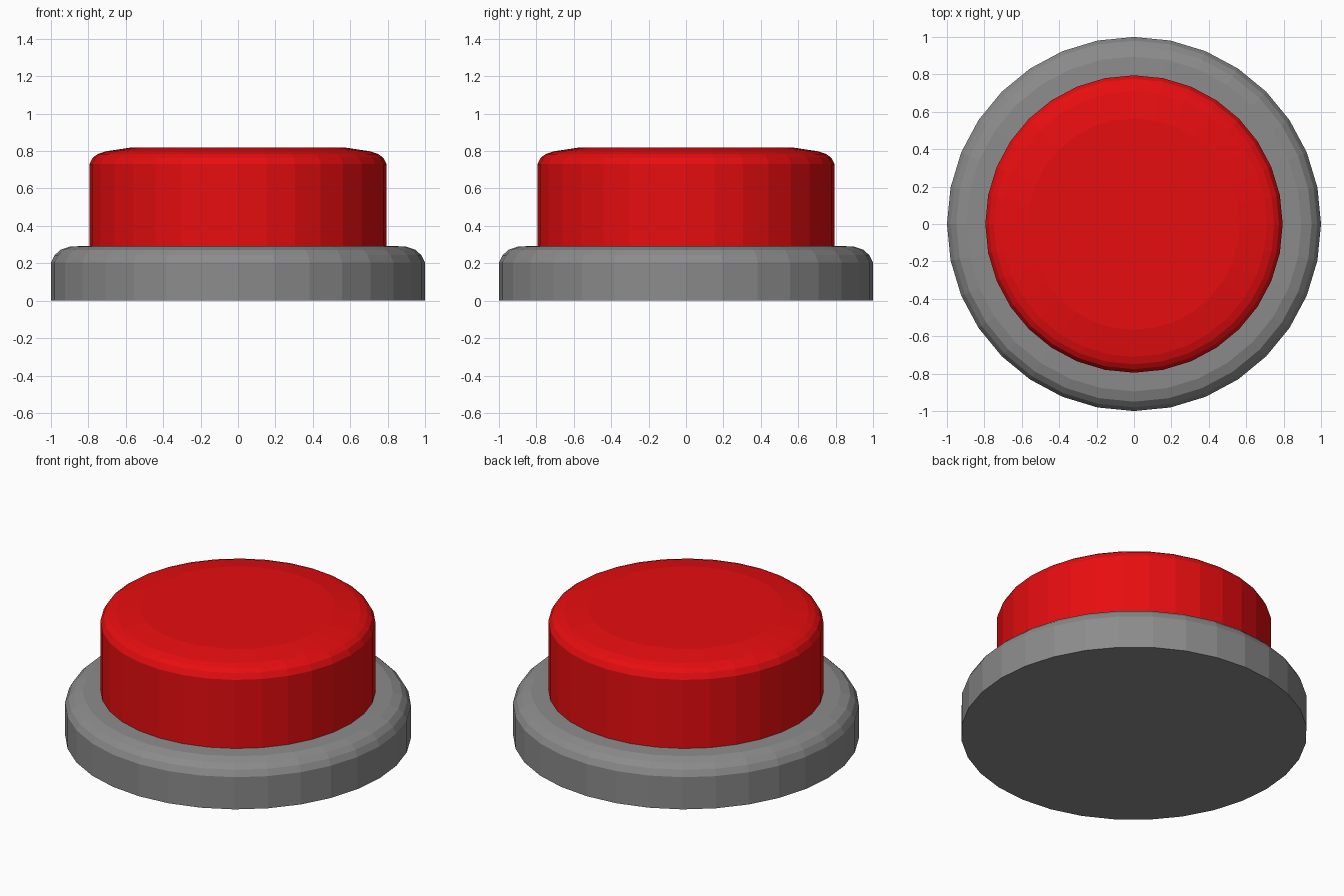
import bpy
import bmesh
from math import cos, sin, tau

if "Cube" in bpy.data.objects:
    bpy.data.objects.remove(bpy.data.objects["Cube"], do_unlink=True)

SIDES = 32


def make_material(name, rgb):
    mat = bpy.data.materials.new(name)
    mat.use_nodes = True
    color = (*rgb, 1.0)
    mat.diffuse_color = color
    mat.node_tree.nodes["Principled BSDF"].inputs["Base Color"].default_value = color
    return mat


def turned_part(name, profile, mat):
    """Stack faceted rings from (radius, height) points and cap both ends."""
    bm = bmesh.new()
    rings = [[bm.verts.new((r * cos(tau * i / SIDES), r * sin(tau * i / SIDES), z))
              for i in range(SIDES)] for r, z in profile]
    for low, high in zip(rings, rings[1:]):
        for i in range(SIDES):
            j = (i + 1) % SIDES
            bm.faces.new((low[i], low[j], high[j], high[i]))
    bm.faces.new(rings[0][::-1])
    bm.faces.new(rings[-1])
    mesh = bpy.data.meshes.new(name)
    bm.to_mesh(mesh)
    bm.free()
    mesh.materials.append(mat)
    obj = bpy.data.objects.new(name, mesh)
    bpy.context.collection.objects.link(obj)
    return obj


grey = make_material("grey plastic", (0.26, 0.26, 0.26))
red = make_material("red plastic", (0.8, 0.004, 0.005))

# Wide base plate with a rounded shoulder
turned_part("base", [(1.0, 0), (1.0, 0.205), (0.98, 0.243), (0.95, 0.272),
                     (0.895, 0.29), (0.64, 0.297)], grey)

# Push cap with a rounded rim and slightly domed top
turned_part("push_cap", [(0.795, 0.25), (0.795, 0.73), (0.776, 0.765), (0.75, 0.784),
                         (0.71, 0.798), (0.565, 0.82)], red)
